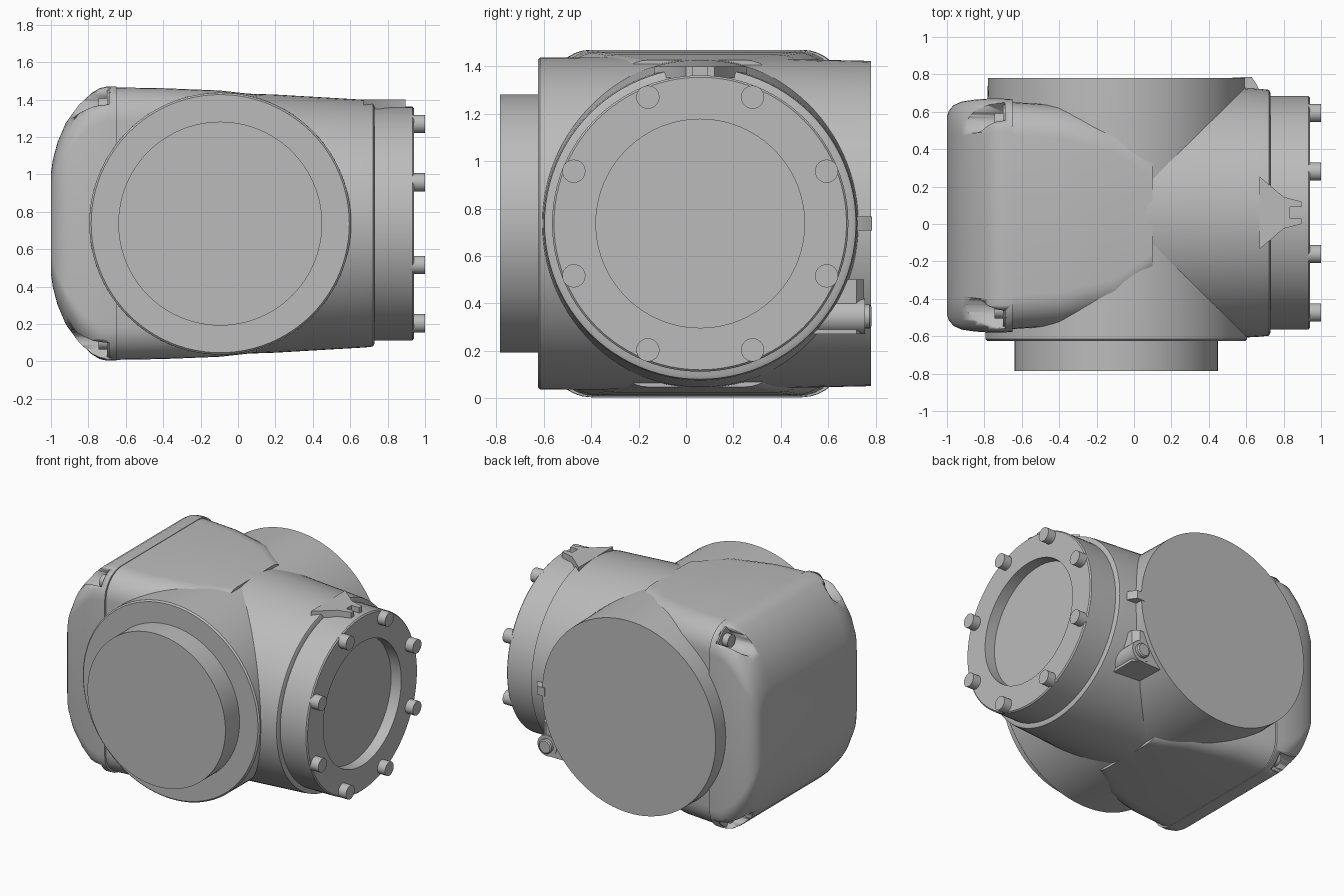
import bpy, bmesh
from math import sin, cos, pi
from mathutils import Vector

cube = bpy.data.objects.get("Cube")
if cube:
    bpy.data.objects.remove(cube, do_unlink=True)

grey = bpy.data.materials.new("plain_grey")
grey.use_nodes = True
tone = (0.5, 0.5, 0.5, 1)
grey.diffuse_color = tone
grey.node_tree.nodes["Principled BSDF"].inputs["Base Color"].default_value = tone

CX, CY, CZ = -0.095, 0.06, 0.737     # centre where the two housings cross


def finish(name, bm, angle=0.5):
    bmesh.ops.remove_doubles(bm, verts=bm.verts, dist=1e-5)
    bmesh.ops.recalc_face_normals(bm, faces=bm.faces)
    mesh = bpy.data.meshes.new(name)
    bm.to_mesh(mesh)
    bm.free()
    ob = bpy.data.objects.new(name, mesh)
    bpy.context.collection.objects.link(ob)
    mesh.materials.append(grey)
    bpy.ops.object.select_all(action='DESELECT')
    ob.select_set(True)
    bpy.context.view_layer.objects.active = ob
    bpy.ops.object.shade_smooth_by_angle(angle=angle)
    return ob


def loft(name, rings):
    """Skin closed rings of equal length and cap both ends."""
    bm = bmesh.new()
    loops = [[bm.verts.new(p) for p in ring] for ring in rings]
    n = len(loops[0])
    for a, b in zip(loops, loops[1:]):
        for i in range(n):
            j = (i + 1) % n
            bm.faces.new((a[i], a[j], b[j], b[i]))
    bm.faces.new(loops[0])
    bm.faces.new(loops[-1])
    return finish(name, bm)


def turned(name, profile, axis, u, v, segs=96):
    """Turn (radius, position) pairs around an x or y axis."""
    rings = []
    for r, t in profile:
        ring = []
        for i in range(segs):
            a = 2 * pi * i / segs
            p, q = u + r * cos(a), v + r * sin(a)
            ring.append((t, p, q) if axis == 'X' else (p, t, q))
        rings.append(ring)
    return loft(name, rings)


def rounded_section(x, hy, hz, r, steps=8):
    """Rounded rectangle across the x axis."""
    pts = []
    for k, (sy, sz) in enumerate([(1, 1), (-1, 1), (-1, -1), (1, -1)]):
        for i in range(steps + 1):
            a = pi / 2 * (k + i / steps)
            pts.append((x, 0.045 + sy * (hy - r) + r * cos(a),
                        CZ + sz * (hz - r) + r * sin(a)))
    return pts


def plate(name, outline, z0, z1):
    """Flat outline pulled upwards."""
    return loft(name, [[(x, y, z) for x, y in outline] for z in (z0, z1)])


# Main housing, front to back
turned("main_housing", [(0.69, -0.625), (0.7, -0.615), (0.702, 0.05), (0.686, 0.78)],
       'Y', CX, CZ)
turned("front_disc", [(0.545, -0.785), (0.545, -0.6)], 'Y', CX, CZ)

# Side arm with its recessed flange
turned("side_arm", [(0.7, -0.1), (0.69, 0.2), (0.662, 0.68), (0.657, 0.722), (0.64, 0.73)],
       'X', CY, CZ)
turned("flange", [(0.625, 0.7), (0.625, 0.932), (0.617, 0.94), (0.44, 0.94), (0.44, 0.86)],
       'X', CY, CZ)
for i in range(8):
    a = pi / 8 + i * pi / 4
    turned("flange_bolt", [(0.049, 0.92), (0.049, 1.0)], 'X',
           CY + 0.577 * cos(a), CZ + 0.577 * sin(a), 24)

# Box-shaped shoulder fading into the housings
loft("shoulder", [rounded_section(*s) for s in [
    (-0.7, 0.61, 0.729, 0.18), (-0.4, 0.59, 0.724, 0.18),
    (-0.1, 0.52, 0.712, 0.18), (0.1, 0.36, 0.69, 0.16)]])

# End cap with a large slope above and below
cap = loft("end_cap", [rounded_section(*s) for s in [
    (-1.0, 0.53, 0.27, 0.12), (-0.99, 0.56, 0.34, 0.14), (-0.965, 0.59, 0.435, 0.16),
    (-0.92, 0.61, 0.54, 0.18), (-0.85, 0.62, 0.635, 0.18), (-0.78, 0.625, 0.7, 0.18),
    (-0.74, 0.625, 0.724, 0.18), (-0.7, 0.625, 0.733, 0.18), (-0.65, 0.622, 0.732, 0.18)]])

# Corner pockets and their bolts
cutters = []
for sy in (1, -1):
    for sz in (1, -1):
        y, z = 0.045 + sy * 0.505, CZ + sz * 0.628
        bm = bmesh.new()
        for x in (-1.1, -0.69):
            for shift in (0, 0.15):
                for i in range(24):
                    a = 2 * pi * i / 24
                    bm.verts.new((x, y + sy * shift + 0.064 * cos(a),
                                  z + sz * shift + 0.064 * sin(a)))
        hull = bmesh.ops.convex_hull(bm, input=bm.verts)
        loose = [v for v in bm.verts if not v.link_faces]
        bmesh.ops.delete(bm, geom=loose, context='VERTS')
        cutter = finish("pocket_cutter", bm)
        cutter.hide_render = True
        cutters.append(cutter)
        mod = cap.modifiers.new("pocket", 'BOOLEAN')
        mod.operation = 'DIFFERENCE'
        mod.solver = 'EXACT'
        mod.object = cutter
        bpy.ops.object.select_all(action='DESELECT')
        bpy.context.view_layer.objects.active = cap
        cap.select_set(True)
        bpy.ops.object.modifier_apply(modifier=mod.name)
        turned("cap_bolt", [(0.044, -0.745), (0.044, -0.66)], 'X', y, z, 24)
for c in cutters:
    bpy.data.objects.remove(c, do_unlink=True)
bpy.ops.object.shade_smooth_by_angle(angle=0.5)

# Notched pointer on top of the arm
half = [(0.67, 0.195), (0.8, 0.085), (0.895, 0.06), (0.895, 0.03), (0.835, 0.03)]
outline = [(x, CY + d) for x, d in half] + [(x, CY - d) for x, d in reversed(half)]
plate("pointer", outline, 1.35, 1.4)

# Small pointer and screw boss in the rear crease
plate("rear_pointer", [(0.54, 0.68), (0.68, 0.68), (0.66, 0.74), (0.63, 0.785),
                       (0.57, 0.785), (0.54, 0.74)], CZ - 0.03, CZ + 0.03)
plate("boss_web", [(0.4, 0.45), (0.62, 0.45), (0.62, 0.72), (0.58, 0.75), (0.4, 0.75)],
      0.27, 0.5)
turned("screw_boss", [(0.075, 0.45), (0.075, 0.755)], 'Y', 0.57, 0.345, 32)
turned("boss_screw", [(0.05, 0.74), (0.05, 0.775), (0.042, 0.782)], 'Y', 0.57, 0.345, 24)
